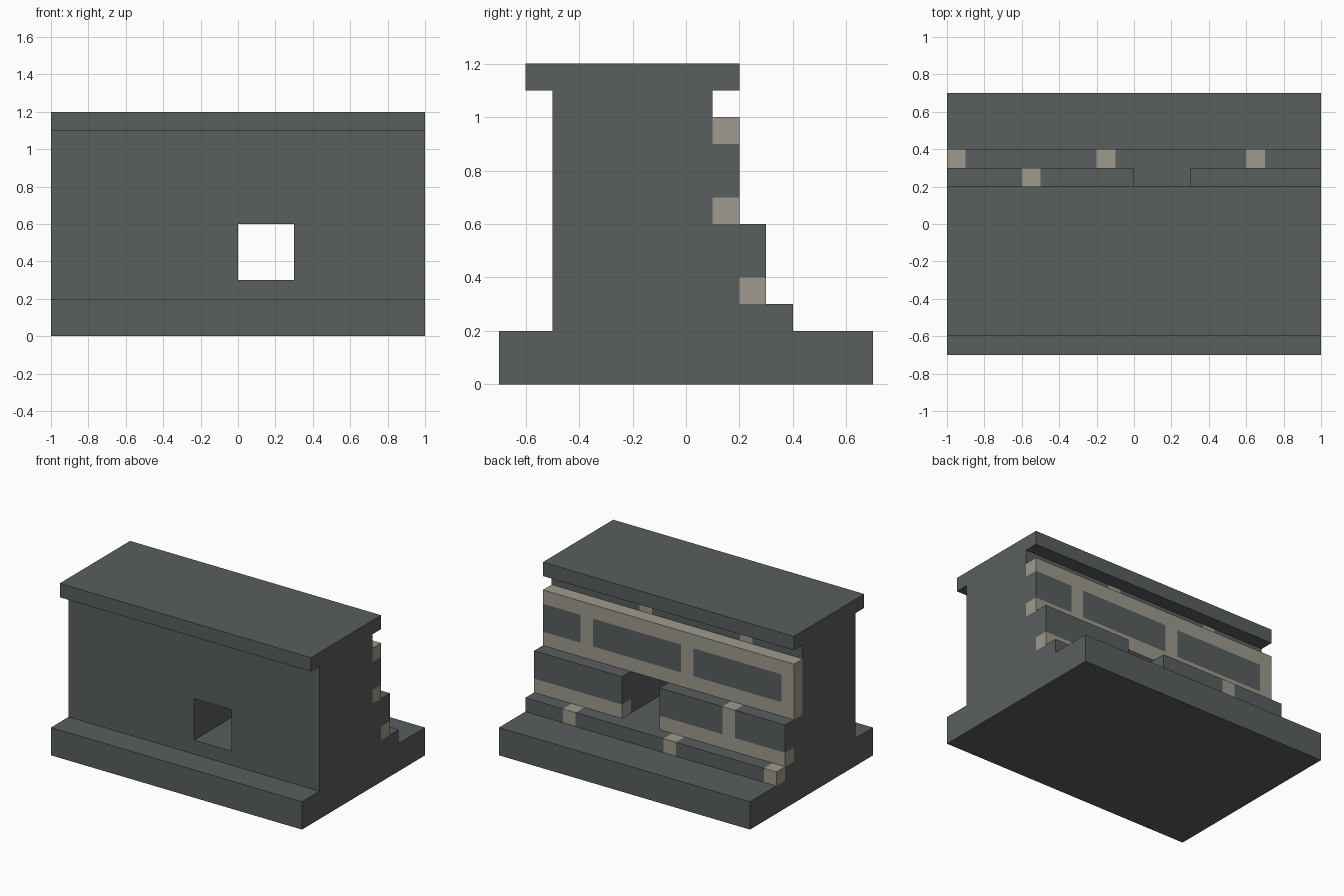
import bpy, bmesh

if "Cube" in bpy.data.objects:
    bpy.data.objects.remove(bpy.data.objects["Cube"])


def material(name, rgb):
    m = bpy.data.materials.new(name)
    m.diffuse_color = (*rgb, 1)
    m.use_nodes = True
    m.node_tree.nodes["Principled BSDF"].inputs["Base Color"].default_value = m.diffuse_color
    return m


STONE = material("dark grey stone", (0.102, 0.112, 0.112))
MORTAR = material("beige mortar", (0.342, 0.323, 0.262))


def extrude_profiles(name, mat, pieces):
    """pieces: (x0, x1, yz outline), each extruded along x into one object."""
    bm = bmesh.new()
    for x0, x1, outline in pieces:
        face = bm.faces.new([bm.verts.new((x0, y, z)) for y, z in outline])
        ext = bmesh.ops.extrude_face_region(bm, geom=[face])
        # keep the start cap, shift the new end cap
        verts = [v for v in ext["geom"] if isinstance(v, bmesh.types.BMVert)]
        bmesh.ops.translate(bm, verts=verts, vec=(x1 - x0, 0, 0))
        if face.is_valid is False or not any(
                abs(v.co.x - x0) < 1e-6 for f in bm.faces for v in f.verts
                if all(abs(w.co.x - x0) < 1e-6 for w in f.verts)):
            cap = [v for v in bm.verts if abs(v.co.x - x0) < 1e-6 and v.is_boundary]
            bmesh.ops.holes_fill(bm, edges=[e for e in bm.edges if e.is_boundary and
                                            e.verts[0] in cap])
    bmesh.ops.recalc_face_normals(bm, faces=bm.faces)
    me = bpy.data.meshes.new(name)
    bm.to_mesh(me)
    bm.free()
    me.materials.append(mat)
    ob = bpy.data.objects.new(name, me)
    bpy.context.collection.objects.link(ob)
    return ob


def rect(y0, y1, z0, z1):
    return [(y0, z0), (y1, z0), (y1, z1), (y0, z1)]


def course(name, y0, z0, z1, joints, spans=((-1, 1),)):
    """Brick row 0.1 deep: bricks between 0.1 wide upright joints."""
    bricks, uprights = [], []
    shape = rect(y0, y0 + 0.1, z0, z1)
    for start, end in spans:
        x = start
        for j in joints:
            if start <= j < end:
                if j > x:
                    bricks.append((x, j, shape))
                uprights.append((j, j + 0.1, shape))
                x = j + 0.1
        bricks.append((x, end, shape))
    extrude_profiles(name + "_bricks", STONE, bricks)
    extrude_profiles(name + "_upright_joints", MORTAR, uprights)


# plinth and coping
extrude_profiles("plinth", STONE, [(-1, 1, rect(-0.7, 0.7, 0, 0.2))])
extrude_profiles("coping", STONE, [(-1, 1, rect(-0.6, 0.2, 1.1, 1.2))])

# stepped wall core with a square opening through it
upper = [(0.1, 0.6), (0.1, 1.0), (0, 1.0), (0, 1.1), (-0.5, 1.1)]
lower = [(-0.5, 0.2), (0.3, 0.2), (0.3, 0.3)]
full = lower + [(0.2, 0.3), (0.2, 0.6)] + upper
extrude_profiles("wall_core", STONE, [
    (-1, 0, full), (0.3, 1, full),
    (0, 0.3, lower + [(-0.5, 0.3)]),
    (0, 0.3, [(-0.5, 0.6)] + upper)])

# exposed brick courses on the back, alternate rows staggered
even, odd = (-1, -0.2, 0.6), (-0.6, 0.2)
beside_opening = ((-1, 0), (0.3, 1))
course("bottom_course", 0.3, 0.2, 0.3, even)
course("lower_course", 0.2, 0.4, 0.6, odd, beside_opening)
course("upper_course", 0.1, 0.7, 0.9, even)
course("top_course", 0.0, 1.0, 1.1, odd)

# level mortar beds
extrude_profiles("lower_mortar_bed", MORTAR,
                 [(a, b, rect(0.2, 0.3, 0.3, 0.4)) for a, b in beside_opening])
for label, z in (("middle", 0.6), ("upper", 0.9)):
    extrude_profiles(label + "_mortar_bed", MORTAR,
                     [(-1, 1, rect(0.1, 0.2, z, z + 0.1))])
